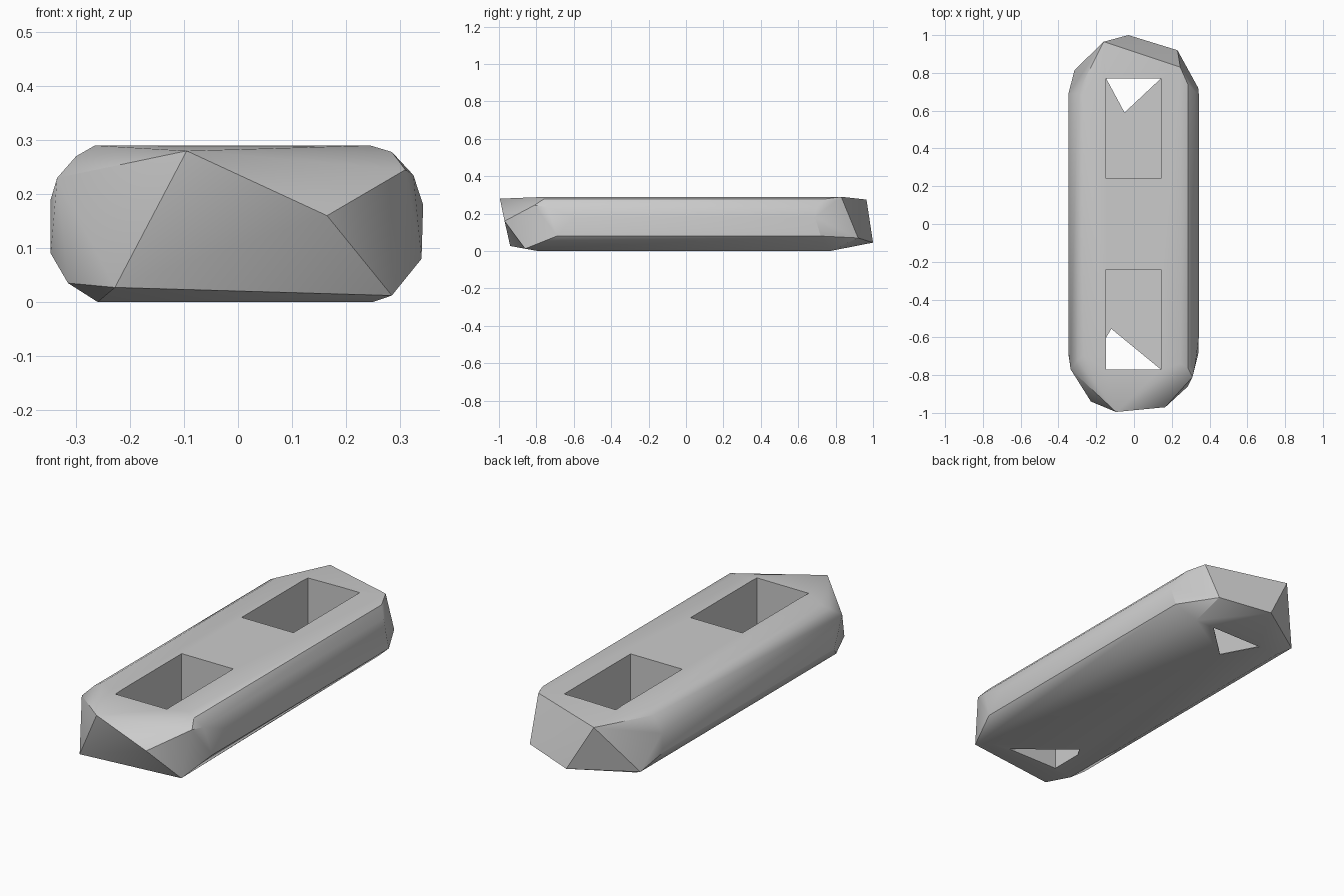
import bpy
import bmesh
import math

old_cube = bpy.data.objects.get("Cube")
if old_cube:
    bpy.data.objects.remove(old_cube, do_unlink=True)


def make_material(name, colour):
    material = bpy.data.materials.new(name)
    material.use_nodes = True
    material.diffuse_color = colour
    material.node_tree.nodes["Principled BSDF"].inputs["Base Color"].default_value = colour
    return material


def hull_object(name, points):
    """Wrap a set of corner points in a convex shell."""
    bm = bmesh.new()
    for point in points:
        bm.verts.new(point)
    result = bmesh.ops.convex_hull(bm, input=bm.verts[:])
    spare = set(result["geom_interior"]) | set(result["geom_unused"])
    bmesh.ops.delete(bm, geom=[g for g in spare if isinstance(g, bmesh.types.BMVert)],
                     context="VERTS")
    bmesh.ops.dissolve_limit(bm, angle_limit=math.radians(0.5),
                             verts=bm.verts[:], edges=bm.edges[:])
    bmesh.ops.recalc_face_normals(bm, faces=bm.faces[:])
    mesh = bpy.data.meshes.new(name)
    bm.to_mesh(mesh)
    bm.free()
    obj = bpy.data.objects.new(name, mesh)
    bpy.context.collection.objects.link(obj)
    return obj


def prism(name, outline, bottom, top):
    return hull_object(name, [(x, y, z) for x, y in outline for z in (bottom, top)])


def cut(target, cutter):
    cutter.hide_render = True
    modifier = target.modifiers.new("cut", "BOOLEAN")
    modifier.operation = "DIFFERENCE"
    modifier.solver = "EXACT"
    modifier.object = cutter
    bpy.context.view_layer.objects.active = target
    bpy.ops.object.modifier_apply(modifier=modifier.name)
    bpy.data.objects.remove(cutter, do_unlink=True)


# Long edges of the block: x, z, front y, back y
rails = [
    (0.245, 0.29, -0.74, 0.83),
    (0.285, 0.278, -0.76, 0.74),
    (0.325, 0.235, -0.74, 0.7),
    (0.343, 0.18, -0.6, 0.69),
    (0.34, 0.08, -0.69, 0.72),
    (0.25, 0, -0.79, 0.77),
    (-0.26, 0, -0.79, 0.77),
    (-0.315, 0.035, -0.75, 0.815),
    (-0.347, 0.09, -0.69, 0.68),
    (-0.347, 0.19, -0.68, 0.69),
    (-0.3, 0.27, -0.72, 0.69),
    (-0.265, 0.29, -0.7, 0.68),
]

# Faceted corners at the two ends
front_corners = [(-0.095, -0.995, 0.28), (0.165, -0.97, 0.16), (-0.228, -0.94, 0.027),
                 (0.285, -0.86, 0.012), (0.31, -0.81, 0.245), (-0.335, -0.77, 0.23)]
back_corners = [(-0.03, 1, 0.045), (-0.16, 0.965, 0.275), (0.23, 0.92, 0.07)]

points = [(x, y, z) for x, z, front, back in rails for y in (front, back)]
body = hull_object("block_body", points + front_corners + back_corners)

# Rectangular pockets that leave a thin floor
for name, near, far in (("front", -0.77, -0.24), ("back", 0.24, 0.77)):
    outline = [(x, y) for x in (-0.147, 0.142) for y in (near, far)]
    cut(body, prism(name + "_pocket", outline, 0.004, 0.5))

# Angular openings through the pocket floors
openings = {
    "front_opening": [(-0.147, -0.77), (0.142, -0.77), (-0.12, -0.555), (-0.147, -0.6)],
    "back_opening": [(-0.147, 0.77), (0.142, 0.77), (-0.05, 0.59)],
}
for name, outline in openings.items():
    cut(body, prism(name, outline, -0.1, 0.1))

# Grey finish, smooth along the rounded sides
body.data.materials.clear()
body.data.materials.append(make_material("plain_grey", (0.6, 0.6, 0.6, 1)))
bpy.context.view_layer.objects.active = body
body.select_set(True)
bpy.ops.object.shade_smooth_by_angle(angle=math.radians(30))
